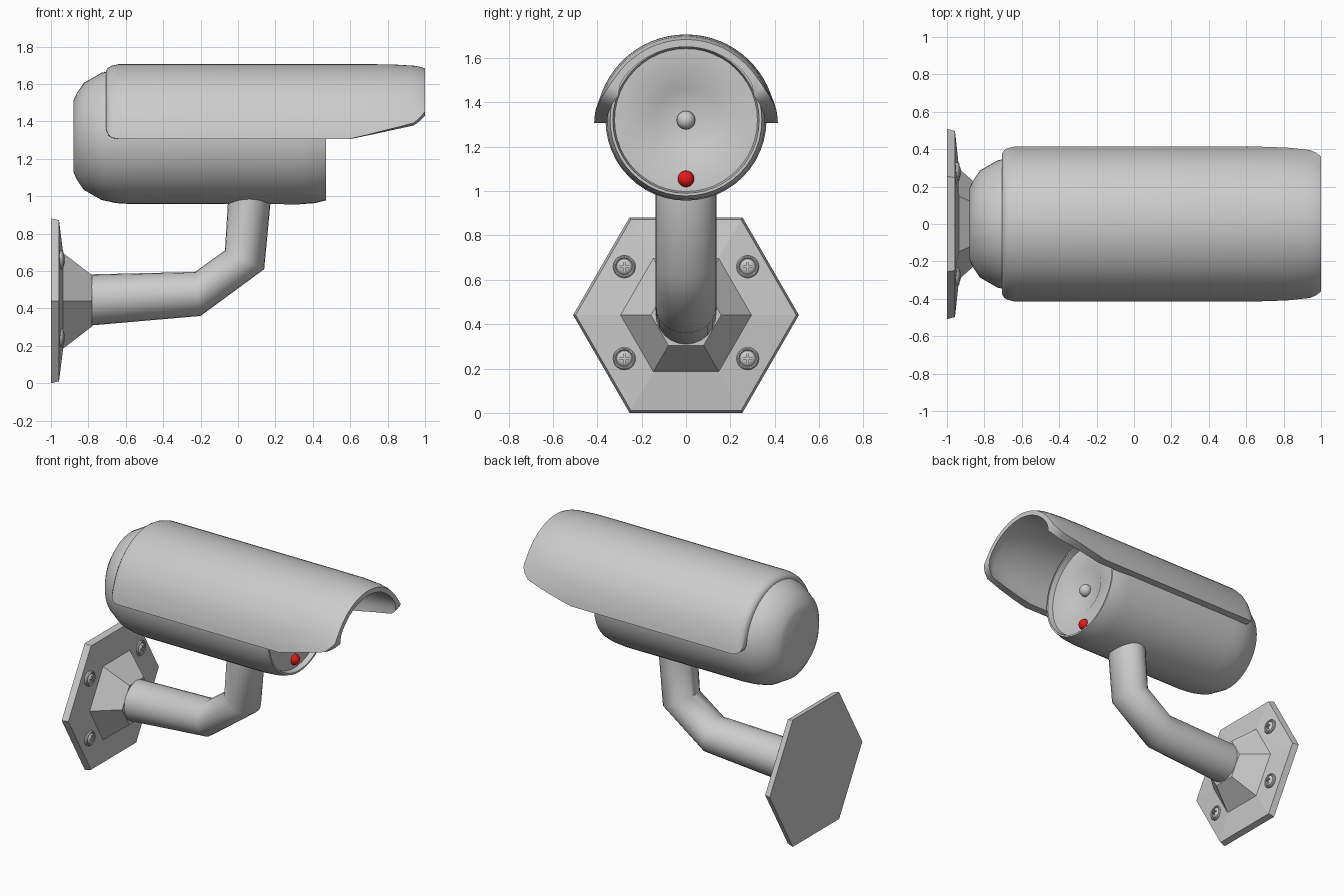
import bpy, bmesh
from math import sin, cos, pi, asin, radians
from mathutils import Vector

if "Cube" in bpy.data.objects:
    bpy.data.objects.remove(bpy.data.objects["Cube"])


def loft(name, rings, angle=35):
    """Skin a list of closed rings and cap both ends."""
    bm = bmesh.new()
    loops = [[bm.verts.new(p) for p in ring] for ring in rings]
    n = len(loops[0])
    for a, b in zip(loops, loops[1:]):
        for i in range(n):
            j = (i + 1) % n
            bm.faces.new((a[i], a[j], b[j], b[i]))
    bm.faces.new(loops[0][::-1])
    bm.faces.new(loops[-1])
    bmesh.ops.recalc_face_normals(bm, faces=bm.faces)
    me = bpy.data.meshes.new(name)
    bm.to_mesh(me)
    bm.free()
    ob = bpy.data.objects.new(name, me)
    bpy.context.collection.objects.link(ob)
    smooth(ob, angle)
    return ob


def smooth(ob, angle=35):
    bpy.ops.object.select_all(action='DESELECT')
    ob.select_set(True)
    bpy.context.view_layer.objects.active = ob
    bpy.ops.object.shade_smooth_by_angle(angle=radians(angle))


def turned(name, profile, y, z, sides, angle=35):
    """Solid of revolution about an axis along x; profile is (x, radius)."""
    return loft(name, [[(x, y + r * cos(2 * pi * i / sides), z + r * sin(2 * pi * i / sides))
                        for i in range(sides)] for x, r in profile], angle)


def ball(name, loc, r):
    bpy.ops.mesh.primitive_uv_sphere_add(segments=24, ring_count=12, radius=r, location=loc)
    ob = bpy.context.object
    ob.name = name
    smooth(ob, 60)
    return ob


# Camera housing with recessed front face and lens well
AXIS = 1.32
turned("housing", [(-0.88, 0.19), (-0.865, 0.225), (-0.825, 0.285), (-0.73, 0.34), (-0.65, 0.357),
                   (-0.57, 0.362), (0.33, 0.363), (0.41, 0.357), (0.47, 0.342), (0.47, 0.33),
                   (0.435, 0.322), (0.43, 0.17), (0.41, 0.137), (0.408, 0.01)], 0, AXIS, 48)
ball("lens", (0.42, 0, AXIS), 0.042)

# Red indicator light
light = ball("indicator_light", (0.432, 0, 1.055), 0.037)
red = bpy.data.materials.new("red")
red.diffuse_color = (0.8, 0.01, 0.01, 1)
red.use_nodes = True
red.node_tree.nodes["Principled BSDF"].inputs["Base Color"].default_value = red.diffuse_color
light.data.materials.append(red)

# Sun hood: (x, outer radius, height of lower edge)
HOOD_Z = 1.30
N = 32
stations = [(-0.705, 0.372, 1.36), (-0.695, 0.387, 1.33), (-0.675, 0.398, 1.313), (-0.64, 0.406, 1.307),
            (0.60, 0.406, 1.307), (0.70, 0.406, 1.33), (0.82, 0.405, 1.36), (0.94, 0.398, 1.39),
            (0.975, 0.392, 1.42), (1.0, 0.383, 1.45)]
rings = []
for x, r, low in stations:
    t0 = asin((low - HOOD_Z) / r)
    outer, inner = [], []
    for i in range(N + 1):
        t = t0 + (pi - 2 * t0) * i / N
        edge = max(0, abs(2 * i / N - 1) - 0.85) / 0.15      # thicker lip near the lower edges
        ro, ri = r + 0.008 * edge, r - 0.033 - 0.018 * edge
        outer.append((x, ro * cos(t), HOOD_Z + ro * sin(t)))
        inner.append((x, ri * cos(t), HOOD_Z + ri * sin(t)))
    rings.append(outer + inner[::-1])
loft("sun_hood", rings, 40)

# Bent arm: each ring spans an upper and a lower (x, z) point
arm = [((-0.80, 0.582), (-0.80, 0.308)), ((-0.23, 0.595), (-0.20, 0.36)),
       ((-0.07, 0.71), (0.14, 0.61)), ((-0.05, 1.03), (0.18, 1.03))]
rings = []
for (x1, z1), (x2, z2) in arm:
    c = Vector(((x1 + x2) / 2, 0, (z1 + z2) / 2))
    u = Vector(((x1 - x2) / 2, 0, (z1 - z2) / 2))
    rings.append([c + u * cos(2 * pi * i / 24) + Vector((0, 0.137 * sin(2 * pi * i / 24), 0))
                  for i in range(24)])
loft("arm", rings, 50)

# Hexagonal wall plate with tapered socket
PLATE_Z = 0.441
turned("wall_plate", [(-1.0, 0.509), (-0.957, 0.497), (-0.935, 0.295), (-0.78, 0.158)],
       0, PLATE_Z, 6, 1)

# Four cross-head screws with washers
for k, (sy, sz) in enumerate([(1, 1), (1, -1), (-1, 1), (-1, -1)]):
    y, z = 0.278 * sy, 0.452 + 0.207 * sz
    turned(f"washer_{k}", [(-0.96, 0.051), (-0.94, 0.051), (-0.934, 0.046), (-0.934, 0.041),
                           (-0.94, 0.037)], y, z, 20)
    head = turned(f"screw_{k}", [(-0.955, 0.035), (-0.938, 0.035), (-0.93, 0.028),
                                 (-0.926, 0.016), (-0.925, 0.004)], y, z, 20)
    for size in ((0.02, 0.045, 0.009), (0.02, 0.009, 0.045)):
        bpy.ops.mesh.primitive_cube_add(size=1, location=(-0.925, y, z))
        cut = bpy.context.object
        cut.name = f"slot_cutter_{k}"
        cut.scale = size
        cut.hide_render = True
        cut.display_type = 'WIRE'
        m = head.modifiers.new("slot", 'BOOLEAN')
        m.operation = 'DIFFERENCE'
        m.object = cut
